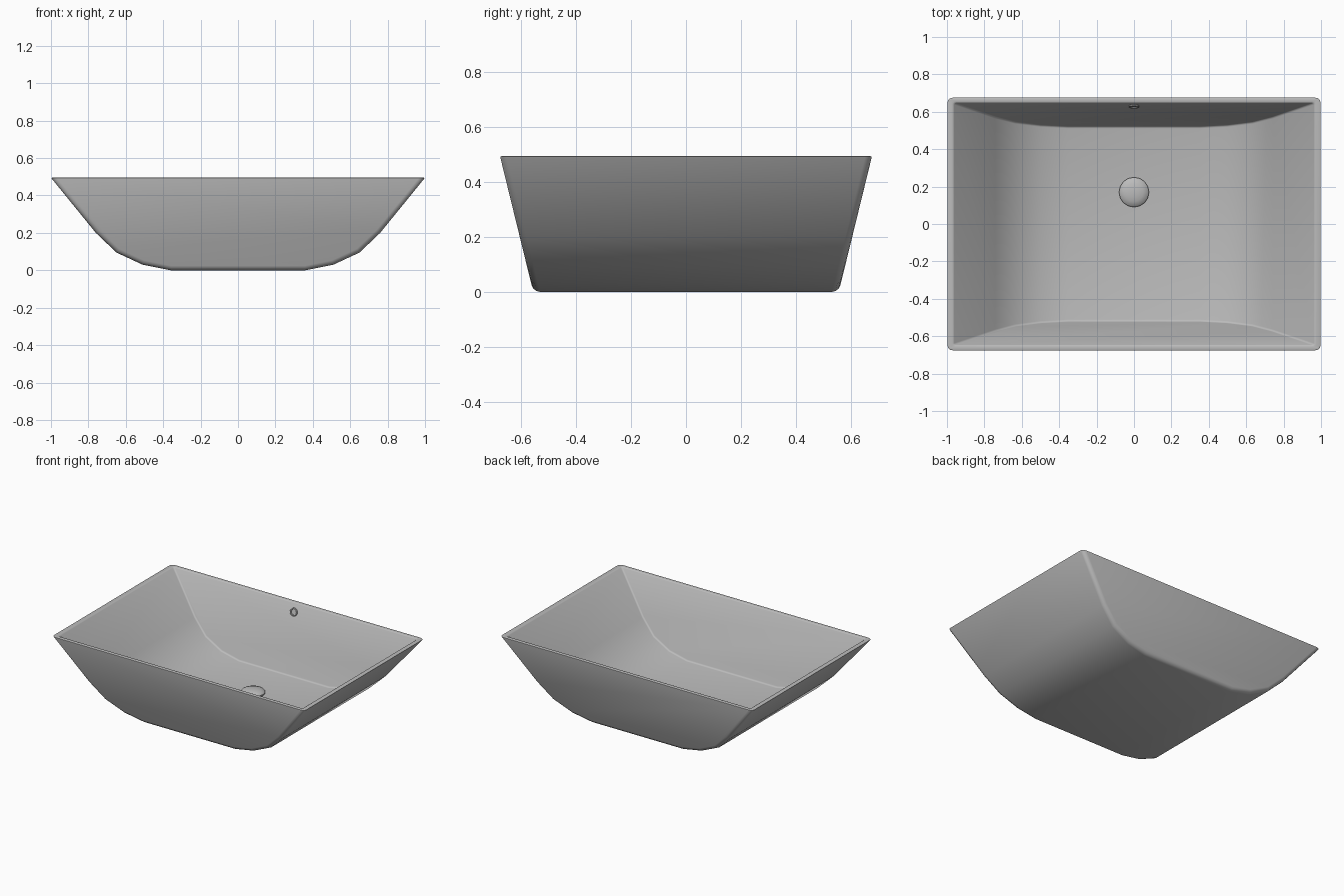
import bpy, bmesh, math
from mathutils import Matrix, Vector

cube = bpy.data.objects.get("Cube")
if cube:
    bpy.data.objects.remove(cube)

ceramic = bpy.data.materials.new("grey ceramic")
ceramic.use_nodes = True
GREY = (0.5, 0.5, 0.5, 1)
ceramic.diffuse_color = GREY
ceramic.node_tree.nodes["Principled BSDF"].inputs["Base Color"].default_value = GREY


def finish(bm, name, angle=30):
    mesh = bpy.data.meshes.new(name)
    bm.to_mesh(mesh)
    bm.free()
    obj = bpy.data.objects.new(name, mesh)
    bpy.context.collection.objects.link(obj)
    mesh.materials.append(ceramic)
    bpy.ops.object.select_all(action="DESELECT")
    obj.select_set(True)
    bpy.context.view_layer.objects.active = obj
    bpy.ops.object.shade_smooth_by_angle(angle=math.radians(angle))
    return obj


def trough(bm, half, base, slope, round_width):
    """Sweep a mirrored profile between two leaning end walls; return rim corners."""
    profile = half + [(-x, z) for x, z in reversed(half)]
    front, back = [[bm.verts.new((x, s * (base + slope * z), z)) for x, z in profile]
                   for s in (-1, 1)]
    bm.faces.new(front)
    bm.faces.new(back)
    for i in range(len(profile) - 1):
        bm.faces.new((front[i], front[i + 1], back[i + 1], back[i]))
    rim = [front[0], front[-1], back[-1], back[0]]
    seams = [bm.edges.get((row[i], row[i + 1])) for row in (front, back)
             for i in range(len(row) - 1)]
    return rim, seams


# Basin shell: outer and inner troughs joined by a narrow rim
TOP = 0.495
bm = bmesh.new()
outer, outer_seams = trough(bm, [(1.0, TOP), (0.76, 0.2), (0.65, 0.095), (0.51, 0.03), (0.36, 0)],
                            0.557, 0.245, 0.03)
inner, inner_seams = trough(bm, [(0.965, TOP), (0.742, 0.222), (0.636, 0.122), (0.5, 0.06), (0.355, 0.032)],
                            0.512, 0.275, 0.01)
for i in range(4):
    j = (i + 1) % 4
    bm.faces.new((outer[i], outer[j], inner[j], inner[i]))
bmesh.ops.recalc_face_normals(bm, faces=bm.faces)
for seams, width in ((outer_seams, 0.025), (inner_seams, 0.01)):
    bmesh.ops.bevel(bm, geom=seams, offset=width, offset_type="OFFSET",
                    segments=3, profile=0.5, affect="EDGES", clamp_overlap=True)
# Soften the two rim edges
rim_edges = [e for e in bm.edges
             if all(abs(v.co.z - TOP) < 1e-4 for v in e.verts)
             and any(abs(f.normal.z) < 0.9 for f in e.link_faces)]
bmesh.ops.bevel(bm, geom=rim_edges, offset=0.007, offset_type="OFFSET", segments=2,
                profile=0.5, affect="EDGES", clamp_overlap=True)
bmesh.ops.recalc_face_normals(bm, faces=bm.faces)
finish(bm, "basin", 35)


def lathe(name, profile, matrix, steps=16):
    bm = bmesh.new()
    verts = [bm.verts.new((r, 0, z)) for r, z in profile]
    edges = [bm.edges.new(pair) for pair in zip(verts, verts[1:])]
    bmesh.ops.spin(bm, geom=verts + edges, cent=(0, 0, 0), axis=(0, 0, 1),
                   angle=math.tau, steps=steps)
    bmesh.ops.remove_doubles(bm, verts=bm.verts, dist=1e-5)
    bmesh.ops.recalc_face_normals(bm, faces=bm.faces)
    bm.transform(matrix)
    return finish(bm, name)


# Domed drain cap on the floor
lathe("drain_cap", [(0.076, 0), (0.08, 0.014), (0.074, 0.021), (0.05, 0.03), (0.025, 0.034), (0, 0.035)],
      Matrix.Translation((0, 0.17, 0.03)))

# Overflow ring on the inside of the back wall
inward = Vector((0, -1, 0.275))
lathe("overflow_ring", [(0.028, -0.004), (0.028, 0.006), (0.024, 0.009), (0.019, 0.006), (0.019, 0.001), (0, 0.001)],
      Matrix.Translation((0, 0.512 + 0.275 * 0.435, 0.435)) @ inward.to_track_quat("Z", "Y").to_matrix().to_4x4())
